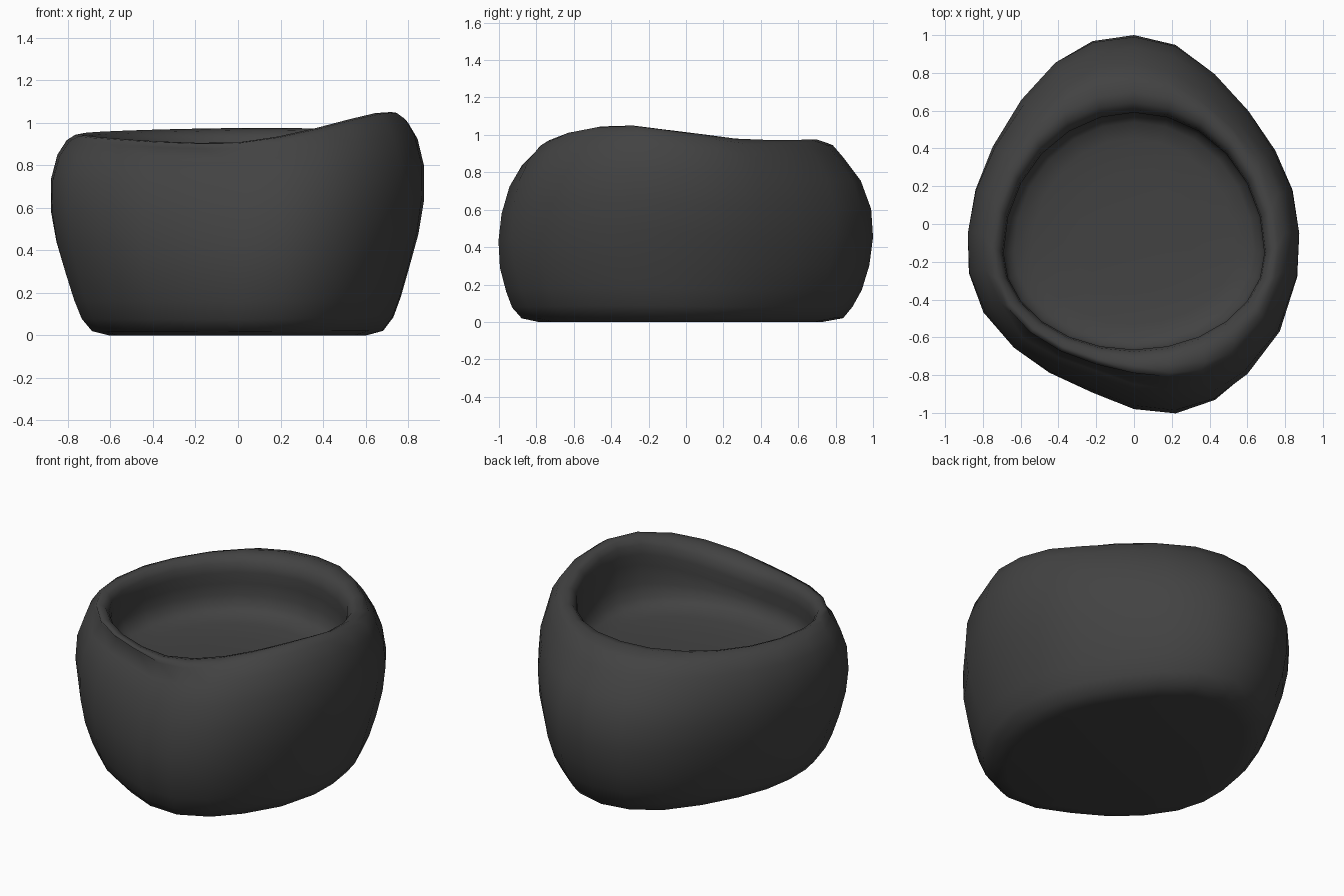
import bpy, bmesh, math

if "Cube" in bpy.data.objects:
    bpy.data.objects.remove(bpy.data.objects["Cube"])

# Plan outline of the seat at its widest, clockwise from the back
OUTLINE = [(0, 1), (.22, .95), (.43, .80), (.61, .60), (.75, .39), (.84, .18),
           (.875, -.05), (.865, -.28), (.775, -.57), (.605, -.80), (.43, -.935), (.22, -1),
           (0, -.975), (-.22, -.89), (-.45, -.79), (-.64, -.66), (-.80, -.47), (-.875, -.26),
           (-.88, -.05), (-.84, .18), (-.75, .41), (-.60, .66), (-.42, .86), (-.22, .97)]
N = len(OUTLINE)
# Rim height at each outline point
RIM = [.975, .975, .973, .973, .98, 1.005, 1.03, 1.05, 1.045, 1.015, .975, .935,
       .907, .905, .912, .922, .932, .94, .947, .953, .958, .963, .968, .972]
# Outer wall: height, then scale at the sides, front and back
WALL = [(0, .69, .80, .73), (.02, .78, .89, .84), (.08, .835, .94, .89),
        (.17, .875, .97, .94), (.30, .92, 1, .98), (.45, .97, 1.005, 1),
        (.60, 1, .985, .99), (.75, 1, .94, .935), (.87, .965, .87, .845),
        (.94, .915, .80, .785)]


def angle(k):
    return math.pi / 2 - 2 * math.pi * k / N


def opening(k, s=1.0):
    c, n = math.cos(angle(k)), math.sin(angle(k))
    y = -.155 + (.745 if n > 0 else .51) * n
    return .69 * c * s, -.04 + (y + .04) * s


def wall_ring(z, side, front, back):
    pts = []
    for k, (x, y) in enumerate(OUTLINE):
        n = math.sin(angle(k))
        s = side * (1 - n * n) + (back if n > 0 else front) * n * n
        # rounder plan near the ground
        s *= 1 + .02 * (min(z, .5) / .25 - 1) * math.sin(2 * angle(k)) ** 2 * (z < .25)
        pts.append((x * s, y * s, z / .97 * RIM[k]))
    return pts


def lip_ring(w, drop, back_drop=0):
    pts = []
    for k, (x, y) in enumerate(OUTLINE):
        u, v = opening(k)
        d = drop + back_drop * max(0, math.sin(angle(k)))
        pts.append((u + (x - u) * w, v + (y - v) * w, RIM[k] - d))
    return pts


def inner_ring(s, blend, z):
    return [(*opening(k, s), (RIM[k] - .17) * blend + z * (1 - blend)) for k in range(N)]


rings = [wall_ring(*row) for row in WALL]
rings += [lip_ring(.40, .004, .014), lip_ring(.27, 0), lip_ring(.13, .012),
          lip_ring(.035, .045), lip_ring(0, .10)]
rings += [inner_ring(1.012, 1, 0), inner_ring(1.005, .4, .68), inner_ring(.98, .1, .655),
          inner_ring(.92, 0, .635), inner_ring(.78, 0, .615), inner_ring(.45, 0, .605)]

# Soft tub seat: lofted outside wall, rolled rim and sunken cushion
bm = bmesh.new()
loops = [[bm.verts.new(p) for p in r] for r in rings]
for a, b in zip(loops, loops[1:]):
    for k in range(N):
        j = (k + 1) % N
        bm.faces.new((a[k], b[k], b[j], a[j]))
bm.faces.new(loops[0])
centre = bm.verts.new((0, -.04, .60))
for k in range(N):
    bm.faces.new((loops[-1][k], centre, loops[-1][(k + 1) % N]))
bmesh.ops.recalc_face_normals(bm, faces=bm.faces)
for f in bm.faces:
    f.smooth = True
mesh = bpy.data.meshes.new("tub_seat")
bm.to_mesh(mesh)
bm.free()

grey = bpy.data.materials.new("charcoal fabric")
grey.diffuse_color = (.055, .055, .055, 1)
grey.use_nodes = True
grey.node_tree.nodes["Principled BSDF"].inputs["Base Color"].default_value = grey.diffuse_color
mesh.materials.append(grey)
bpy.context.collection.objects.link(bpy.data.objects.new("tub_seat", mesh))
